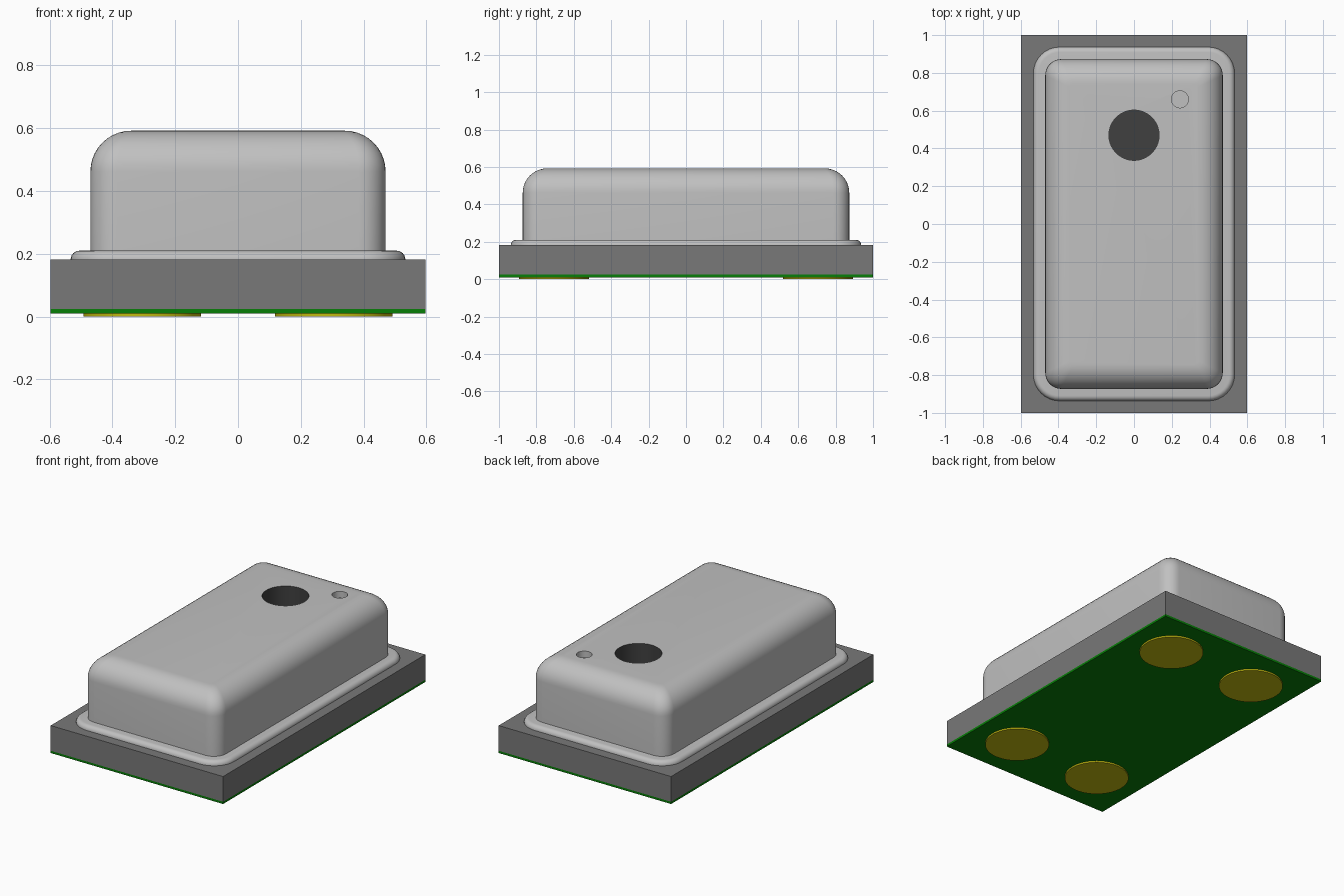
import bpy, bmesh, math

cube = bpy.data.objects.get("Cube")
if cube:
    bpy.data.objects.remove(cube, do_unlink=True)


def material(name, rgb):
    m = bpy.data.materials.new(name)
    m.use_nodes = True
    m.diffuse_color = (*rgb, 1)
    m.node_tree.nodes["Principled BSDF"].inputs["Base Color"].default_value = (*rgb, 1)
    return m


metal = material("light grey metal", (0.53, 0.53, 0.53))
grey = material("dark grey body", (0.19, 0.19, 0.19))
green = material("green solder mask", (0.002, 0.21, 0.002))
gold = material("gold pad", (0.54, 0.49, 0.005))
black = material("port black", (0.05, 0.05, 0.05))


def finish(name, bm, mat):
    bmesh.ops.recalc_face_normals(bm, faces=bm.faces)
    me = bpy.data.meshes.new(name)
    bm.to_mesh(me)
    bm.free()
    me.materials.append(mat)
    ob = bpy.data.objects.new(name, me)
    bpy.context.collection.objects.link(ob)
    return ob


def smooth(ob, angle=35):
    bpy.ops.object.select_all(action='DESELECT')
    ob.select_set(True)
    bpy.context.view_layer.objects.active = ob
    bpy.ops.object.shade_smooth_by_angle(angle=math.radians(angle))


def box(name, hx, hy, z0, z1, mat):
    bm = bmesh.new()
    bmesh.ops.create_cube(bm, size=1)
    for v in bm.verts:
        v.co = (v.co.x * 2 * hx, v.co.y * 2 * hy, z0 + (v.co.z + 0.5) * (z1 - z0))
    return finish(name, bm, mat)


def disc(name, x, y, r, z0, z1, mat, n=64):
    bm = bmesh.new()
    bmesh.ops.create_cone(bm, cap_ends=True, segments=n, radius1=r, radius2=r, depth=z1 - z0)
    bmesh.ops.translate(bm, verts=bm.verts, vec=(x, y, (z0 + z1) / 2))
    ob = finish(name, bm, mat)
    smooth(ob)
    return ob


def rounded_ring(bm, hx, hy, r, z, seg=8):
    ring = []
    for i, (sx, sy) in enumerate([(1, 1), (-1, 1), (-1, -1), (1, -1)]):
        for k in range(seg + 1):
            a = (i + k / seg) * math.pi / 2
            ring.append(bm.verts.new((sx * (hx - r) + r * math.cos(a),
                                      sy * (hy - r) + r * math.sin(a), z)))
    return ring


def rounded_block(name, hx, hy, corner, corner_top, fillet, z0, z1, mat, steps=10):
    """Rounded rectangle extruded upward and closed with a filleted top edge."""
    bm = bmesh.new()
    rings = [rounded_ring(bm, hx, hy, corner, z0)]
    for k in range(steps + 1):
        a = k / steps * math.pi / 2
        inset = fillet * (1 - math.cos(a))
        r = corner + (corner_top - corner) * inset / fillet
        rings.append(rounded_ring(bm, hx - inset, hy - inset, r,
                                  z1 - fillet + fillet * math.sin(a)))
    n = len(rings[0])
    for lo, hi in zip(rings, rings[1:]):
        for j in range(n):
            bm.faces.new((lo[j], lo[(j + 1) % n], hi[(j + 1) % n], hi[j]))
    bm.faces.new(rings[0][::-1])
    bm.faces.new(rings[-1])
    return finish(name, bm, mat)


# Substrate: grey body on a thin green layer
box("board_body", 0.597, 1.0, 0.024, 0.182, grey)
box("solder_mask_layer", 0.597, 1.0, 0.01, 0.024, green)

# Metal can with its flange
flange = rounded_block("can_flange", 0.533, 0.937, 0.14, 0.112, 0.028, 0.18, 0.21, metal, 6)
smooth(flange)
can = rounded_block("can_shell", 0.47, 0.873, 0.085, 0.02, 0.13, 0.2, 0.592, metal)
can.data.materials.append(black)

# Sound port and small dimple sunk into the top of the can
for name, x, y, r, depth, mat in [("sound_port_cutter", 0, 0.47, 0.133, 0.2, black),
                                  ("dimple_cutter", 0.243, 0.66, 0.045, 0.04, metal)]:
    cutter = disc(name, x, y, r, 0.592 - depth, 0.7, mat)
    cutter.hide_render = True
    mod = can.modifiers.new(name, 'BOOLEAN')
    mod.operation = 'DIFFERENCE'
    mod.solver = 'EXACT'
    mod.material_mode = 'TRANSFER'
    mod.object = cutter
    bpy.context.view_layer.objects.active = can
    bpy.ops.object.modifier_apply(modifier=mod.name)
    bpy.data.objects.remove(cutter, do_unlink=True)
smooth(can)

# Four round contact pads underneath
for side, x in (("left", 0.305), ("right", -0.305)):
    for end, y in (("front", -0.705), ("back", 0.705)):
        disc(f"{end}_{side}_pad", x, y, 0.187, 0.0, 0.0105, gold)
